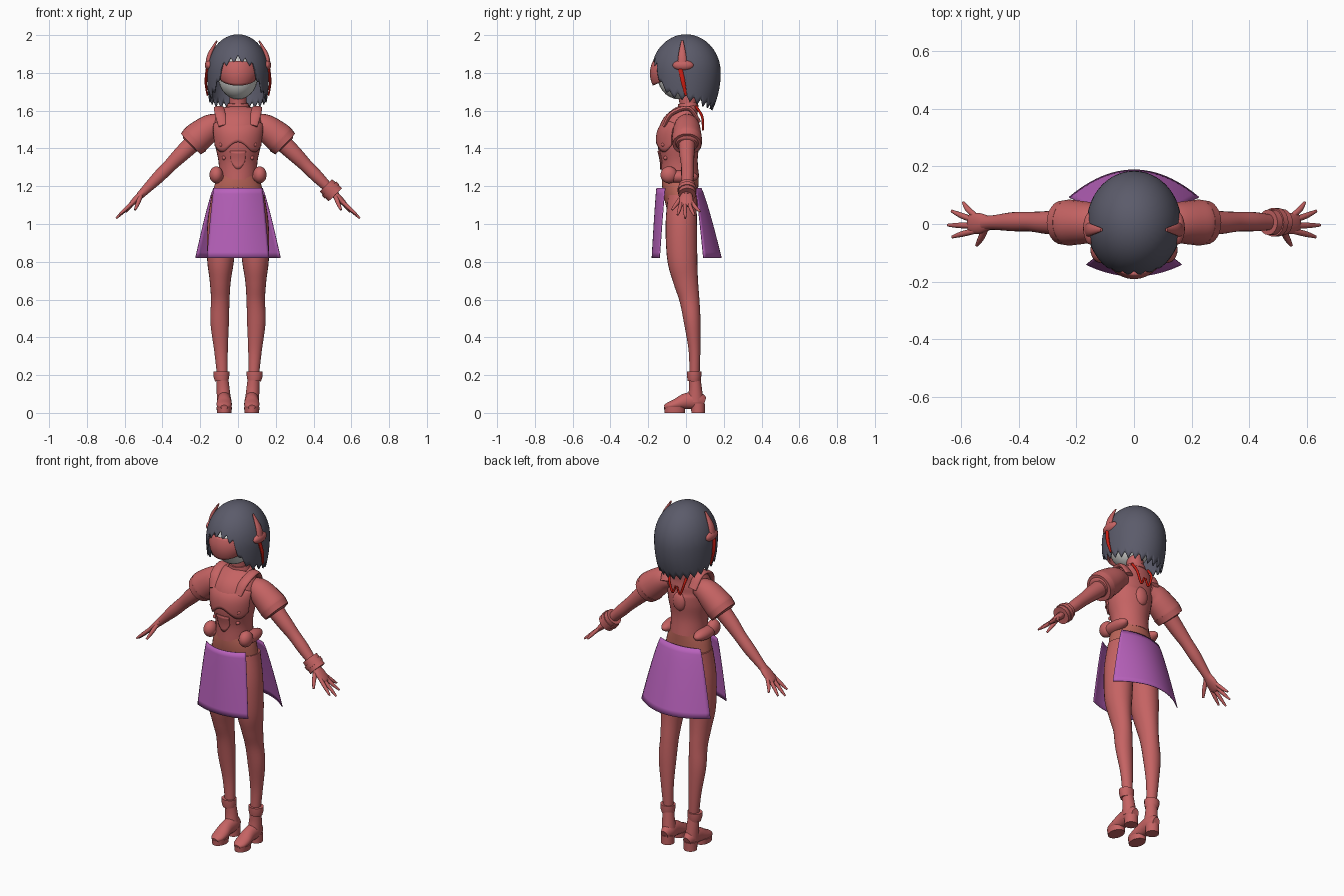
import bpy, bmesh
from math import sin, cos, pi, radians, sqrt, floor
from mathutils import Vector

cube = bpy.data.objects.get("Cube")
if cube:
    bpy.data.objects.remove(cube)


def material(name, r, g, b):
    m = bpy.data.materials.new(name)
    m.use_nodes = True
    m.diffuse_color = (r, g, b, 1)
    m.node_tree.nodes["Principled BSDF"].inputs["Base Color"].default_value = (r, g, b, 1)
    return m


RED = material("dusty red", .56, .125, .125)
BROWN = material("brown red", .5, .13, .1)
PURPLE = material("purple cloth", .48, .12, .5)
HAIR = material("slate hair", .105, .105, .145)
PALE = material("pale face", .65, .65, .63)
BRIGHT = material("bright red", .6, .012, .006)


def finish(name, bm, mat, thickness=0):
    """Turn a bmesh into a smooth object with sharp edges kept."""
    bmesh.ops.remove_doubles(bm, verts=bm.verts, dist=1e-5)
    bmesh.ops.recalc_face_normals(bm, faces=bm.faces)
    mesh = bpy.data.meshes.new(name)
    bm.to_mesh(mesh)
    bm.free()
    mesh.materials.append(mat)
    for p in mesh.polygons:
        p.use_smooth = True
    mesh.set_sharp_from_angle(angle=radians(40))
    ob = bpy.data.objects.new(name, mesh)
    bpy.context.collection.objects.link(ob)
    if thickness:
        mod = ob.modifiers.new("thickness", "SOLIDIFY")
        mod.thickness = thickness
        mod.offset = 0
    return ob


def sample(keys, t):
    """Smooth curve through keys, t from 0 to 1."""
    last = len(keys) - 1
    i = min(int(t * last), last - 1)
    f = t * last - i
    a, b, c, d = (keys[max(0, min(last, k))] for k in range(i - 1, i + 3))
    return [q + f / 2 * (r - p + f * (2 * p - 5 * q + 4 * r - s + f * (3 * (q - r) + s - p)))
            for p, q, r, s in zip(a, b, c, d)]


def tube(name, keys, mat, side=1, ref="y", sub=5, n=20):
    """Elliptic tube; each key is x, y, z and the two radii."""
    ref = Vector([float(c == ref) for c in "xyz"])
    count = (len(keys) - 1) * sub
    rows = [sample(keys, i / count) for i in range(count + 1)]
    bm = bmesh.new()
    rings = []
    for i, row in enumerate(rows):
        tan = Vector(rows[min(i + 1, count)][:3]) - Vector(rows[max(i - 1, 0)][:3])
        tan.normalize()
        a = ref.cross(tan).normalized()
        b = tan.cross(a)
        ring = []
        for k in range(n):
            w = 2 * pi * k / n
            p = Vector(row[:3]) + a * row[3] * cos(w) + b * row[4] * sin(w)
            ring.append(bm.verts.new((p.x * side, p.y, p.z)))
        rings.append(ring)
    for r, q in zip(rings, rings[1:]):
        for k in range(n):
            bm.faces.new((r[k], r[k - 1], q[k - 1], q[k]))
    bm.faces.new(rings[0])
    bm.faces.new(rings[-1])
    return finish(name, bm, mat)


def patch(name, func, nu, nv, mat, thickness):
    """Sheet through func(u, v), both from 0 to 1."""
    bm = bmesh.new()
    g = [[bm.verts.new(func(i / nu, j / nv)) for j in range(nv + 1)] for i in range(nu + 1)]
    for i in range(nu):
        for j in range(nv):
            bm.faces.new((g[i][j], g[i + 1][j], g[i + 1][j + 1], g[i][j + 1]))
    return finish(name, bm, mat, thickness)


def ball(name, centre, radii, mat):
    bm = bmesh.new()
    bmesh.ops.create_uvsphere(bm, u_segments=24, v_segments=14, radius=1)
    for v in bm.verts:
        v.co = Vector([c + r * p for c, r, p in zip(centre, radii, v.co)])
    return finish(name, bm, mat)


def mix(a, b, t):
    return a + (b - a) * t


# Torso, pelvis and neck
TORSO = [(0, -.03, 1.24, .102, .1), (0, -.035, 1.33, .103, .097), (0, -.04, 1.42, .122, .11),
         (0, -.035, 1.5, .13, .106), (0, -.01, 1.56, .122, .082), (0, .015, 1.605, .095, .05),
         (0, .015, 1.625, .05, .045)]
tube("torso", TORSO, RED, n=32)
tube("pelvis", [(0, -.02, 1, .06, .05), (0, -.02, 1.08, .135, .08), (0, -.03, 1.19, .128, .095),
                (0, -.03, 1.26, .101, .098)], BROWN, n=32)
tube("neck", [(0, .015, 1.58, .05, .047), (0, .01, 1.65, .046, .046), (0, 0, 1.74, .045, .045)], RED)
tube("collar", [(0, .012, 1.615, .062, .055), (0, .01, 1.64, .054, .052)], RED, sub=1)


# Chest plate follows the torso, with a scalloped lower edge
def chest(u, v):
    w = mix(-1.25, 1.25, u)
    low = .31 + .05 * cos(w * 4)
    x, y, z, rx, ry = sample(TORSO, mix(low, .68 - .08 * abs(w), v))
    return (sin(w) * (rx + .005), y - cos(w) * (ry + .005), z)


patch("chest_plate", chest, 32, 10, RED, .008)


def belly(u, v):
    w = mix(-.35, .35, u)
    x, y, z, rx, ry = sample(TORSO, mix(.1 + .6 * w * w, .27, v))
    return (sin(w) * (rx + .004), y - cos(w) * (ry + .004), z)


patch("belly_plate", belly, 12, 6, RED, .006)
ball("back_unit", (0, .06, 1.44), (.04, .025, .055), RED)


# Skirt panels: half width, centre depth and edge depth at top and bottom
def skirt(name, width, centre, edge):
    def shape(u, v):
        s = 2 * u - 1
        w = v ** .85
        return (s * mix(*width, w), mix(mix(*centre, w), mix(*edge, w), s * s), mix(1.19, .82, v))
    patch(name, shape, 24, 12, PURPLE, .004)


skirt("skirt_front", (.128, .165), (-.155, -.18), (-.11, -.14))
skirt("skirt_back", (.13, .225), (.08, .187), (.05, .092))

# Head and visor
ball("head", (0, -.035, 1.78), (.105, .115, .12), PALE)


def visor_shape(u, v):
    w = mix(-1.25, 1.25, u)
    bulge = 1 - .1 * (2 * v - 1) ** 2
    return (.118 * sin(w) * bulge, -.035 - .15 * cos(w) * bulge,
            mix(1.735 + .03 * w * w, 1.86 - .01 * w * w, v))


patch("visor", visor_shape, 28, 10, RED, .012)

# Hair cap with a jagged hem that drops from the fringe to the nape
HEM = [(0, 1.86), (28, 1.83), (42, 1.73), (60, 1.67), (90, 1.65), (130, 1.62), (180, 1.6)]


def hair_shape(u, v):
    w = 2 * pi * u
    deg = min(u, 1 - u) * 360
    for (a, za), (b, zb) in zip(HEM, HEM[1:]):
        if a <= deg <= b:
            hem = mix(za, zb, (deg - a) / (b - a))
    saw = u * 24 - floor(u * 24)
    hem += .035 * abs(2 * saw - 1)
    z = 2 - (2 - hem) * v * v
    h = (z - 1.8) / .2
    if h > 0:
        kx = ky = sqrt(max(0, 1 - h * h))
    else:
        kx, ky = 1 - .12 * h * h, 1 - .25 * h * h
    return (.16 * kx * sin(w), -.18 * ky * cos(w), z)


patch("hair", hair_shape, 144, 24, HAIR, .008)

# Mirrored parts
for label, s in (("left", 1), ("right", -1)):
    def limb(name, keys, mat=RED, **extra):
        tube(label + "_" + name, keys, mat, s, **extra)

    def knob(name, x, y, z, radii, mat=RED):
        ball(label + "_" + name, (x * s, y, z), radii, mat)

    # Head ornament
    knob("hair_clip", .152, -.015, 1.84, (.024, .056, .028))
    limb("horn", [(.16, -.02, 1.84, .014, .026), (.148, -.02, 1.9, .012, .02),
                  (.112, -.02, 1.97, .004, .006)])
    limb("ribbon", [(.162, -.03, 1.82, .009, .012), (.17, -.015, 1.75, .007, .012),
                    (.162, 0, 1.68, .004, .006)], BRIGHT, n=10)
    limb("nape_cord", [(.055, .05, 1.625, .007, .007), (.05, .085, 1.57, .007, .007),
                       (.025, .09, 1.5, .006, .006), (.005, .09, 1.54, .005, .005)], BRIGHT, n=10)

    # Shoulder strap, rivets and hip pouch
    limb("shoulder_strap", [(.078, -.115, 1.52, .01, .026), (.095, -.075, 1.585, .012, .028),
                            (.1, .015, 1.612, .012, .028), (.09, .07, 1.54, .01, .026)], ref="x")
    knob("chest_rivet", .088, -.118, 1.42, (.012, .012, .012))
    knob("waist_rivet", .075, -.108, 1.35, (.011, .011, .011))
    knob("hip_pouch", .105, -.03, 1.25, (.04, .095, .034))
    knob("pouch_button", .115, -.09, 1.26, (.036, .045, .045))

    # Arm, puffed sleeve and sleeve band
    limb("sleeve", [(.085, .005, 1.53, .05, .05), (.14, .005, 1.515, .068, .068),
                    (.2, .005, 1.47, .079, .077), (.235, .005, 1.44, .078, .078),
                    (.255, .005, 1.42, .05, .055)], n=24)
    limb("sleeve_band", [(.225, .005, 1.447, .083, .08), (.25, .005, 1.423, .076, .076)], sub=1, n=24)
    limb("arm", [(.2, .005, 1.465, .05, .048), (.3, .005, 1.37, .042, .04), (.36, .008, 1.31, .035, .034),
                 (.42, .008, 1.25, .033, .033), (.49, .005, 1.18, .024, .025), (.52, .003, 1.15, .02, .026)])
    limb("palm", [(.5, .003, 1.17, .018, .024), (.535, .002, 1.135, .018, .036),
                  (.565, .002, 1.105, .013, .034), (.575, .002, 1.095, .006, .025)])
    fingers = {"index": (-.024, .63, -.045, 1.048), "middle": (-.006, .645, -.004, 1.03),
               "ring": (.012, .632, .045, 1.045), "little": (.028, .592, .075, 1.065)}
    for finger, (root, x, y, z) in fingers.items():
        limb(finger + "_finger", [(.55, root, 1.12, .01, .01), (mix(.56, x, .5), mix(root, y, .5),
             mix(1.11, z, .5), .01, .01), (x, y, z, .005, .005)], n=10)
    limb("thumb", [(.515, -.015, 1.15, .012, .012), (.53, -.048, 1.11, .011, .011),
                   (.545, -.074, 1.075, .006, .006)], n=10)

    # Leg
    limb("leg", [(.08, -.02, 1.15, .06, .075), (.085, -.025, 1, .077, .083), (.092, -.02, .82, .072, .08),
                 (.094, -.002, .7, .056, .066), (.094, .018, .6, .049, .053), (.097, .033, .48, .049, .044),
                 (.09, .045, .33, .036, .031), (.083, .045, .2, .028, .027)], n=24)

    # Boot
    limb("boot_cuff", [(.086, .043, .17, .036, .034), (.088, .043, .195, .042, .038),
                       (.088, .043, .218, .042, .038)], sub=1)
    limb("boot_shaft", [(.084, .045, .2, .03, .03), (.079, .05, .13, .034, .034),
                        (.074, .05, .06, .038, .044)])
    limb("foot", [(.073, .098, .055, .022, .028), (.073, .06, .066, .037, .046), (.073, 0, .062, .037, .042),
                  (.073, -.05, .046, .041, .03), (.073, -.09, .036, .036, .021),
                  (.073, -.114, .03, .018, .012)], ref="z")
    limb("sole", [(.073, -.06, 0, .038, .054), (.073, -.06, .03, .041, .056)], sub=1)
    limb("heel", [(.074, .064, 0, .036, .036), (.074, .064, .05, .037, .037)], sub=1)

# Bracelet on the left wrist only
tube("bracelet", [(.465, .006, 1.205, .046, .044), (.515, .006, 1.155, .05, .046)], RED, sub=1)
tube("bracelet_rim", [(.482, .006, 1.188, .053, .05), (.498, .006, 1.172, .053, .05)], RED, sub=1)
